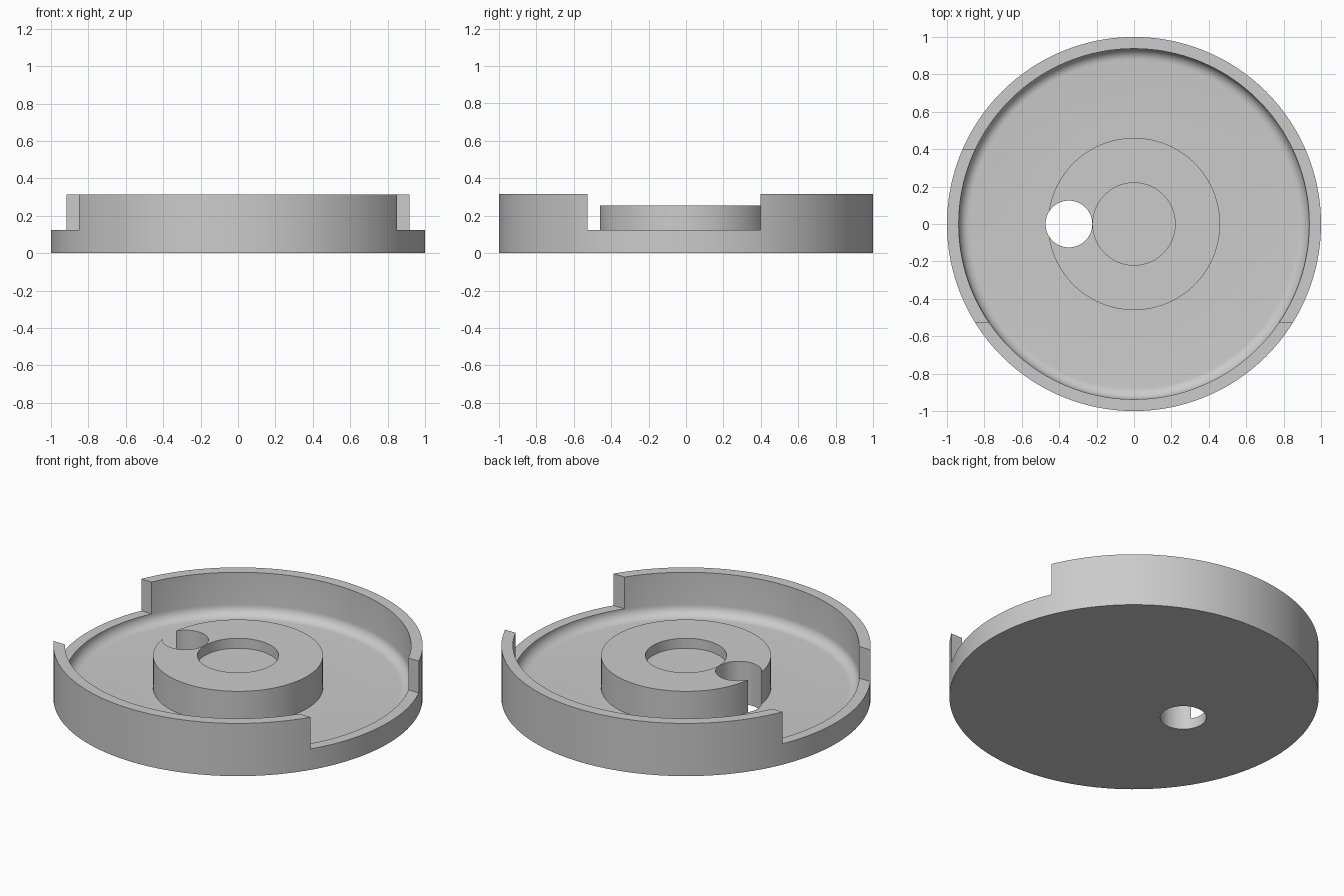
import bpy, bmesh, math
from mathutils import Vector

if "Cube" in bpy.data.objects:
    bpy.data.objects.remove(bpy.data.objects["Cube"], do_unlink=True)

SEGMENTS = 128
RIM_TOP, NOTCH_Z, FLOOR = 0.315, 0.125, 0.0625
WALL_R, FILLET = 0.9375, 0.06
HUB_R, HUB_TOP = 0.46, 0.255
RECESS_R, RECESS_Z = 0.22, 0.195

grey = bpy.data.materials.new("plain_grey")
grey.use_nodes = True
colour = (0.6, 0.6, 0.6, 1)
grey.diffuse_color = colour
grey.node_tree.nodes["Principled BSDF"].inputs["Base Color"].default_value = colour


def add_object(name, bm):
    bmesh.ops.recalc_face_normals(bm, faces=bm.faces)
    mesh = bpy.data.meshes.new(name)
    bm.to_mesh(mesh)
    bm.free()
    obj = bpy.data.objects.new(name, mesh)
    mesh.materials.append(grey)
    bpy.context.collection.objects.link(obj)
    return obj


def lathe(name, profile):
    bm = bmesh.new()
    verts = [bm.verts.new((r, 0, z)) for r, z in profile]
    edges = [bm.edges.new(pair) for pair in zip(verts, verts[1:])]
    bmesh.ops.spin(bm, geom=verts + edges, cent=(0, 0, 0), axis=(0, 0, 1),
                   angle=math.tau, steps=SEGMENTS, use_merge=True)
    bmesh.ops.remove_doubles(bm, verts=bm.verts, dist=1e-5)
    return add_object(name, bm)


def box(name, low, high):
    low, high = Vector(low), Vector(high)
    bm = bmesh.new()
    bmesh.ops.create_cube(bm, size=1)
    bmesh.ops.scale(bm, vec=high - low, verts=bm.verts)
    bmesh.ops.translate(bm, vec=(low + high) / 2, verts=bm.verts)
    return add_object(name, bm)


def cut(target, cutter):
    cutter.hide_render = True
    mod = target.modifiers.new(cutter.name, 'BOOLEAN')
    mod.operation, mod.solver, mod.object = 'DIFFERENCE', 'EXACT', cutter
    bpy.context.view_layer.objects.active = target
    bpy.ops.object.modifier_apply(modifier=mod.name)
    bpy.data.objects.remove(cutter, do_unlink=True)


# Round tray: outer wall, filleted floor, raised hub with a shallow recess
fillet = []
for i in range(9):
    a = i / 8 * math.pi / 2
    fillet.append((WALL_R - FILLET + FILLET * math.cos(a),
                   FLOOR + FILLET - FILLET * math.sin(a)))
profile = [(0, 0), (1, 0), (1, RIM_TOP), (WALL_R, RIM_TOP)] + fillet + [
    (HUB_R, FLOOR), (HUB_R, HUB_TOP), (RECESS_R, HUB_TOP),
    (RECESS_R, RECESS_Z), (0, RECESS_Z)]
tray = lathe("tray_with_hub", profile)

# Lowered rim on both sides
for side in (-1, 1):
    xs = sorted((side * 0.7, side * 1.2))
    cut(tray, box("rim_notch_cutter", (xs[0], -0.527, NOTCH_Z), (xs[1], 0.397, 0.6)))

# Round hole through hub and floor, breaking the hub's side
bm = bmesh.new()
bmesh.ops.create_cone(bm, cap_ends=True, segments=64, radius1=0.125, radius2=0.125, depth=2)
bmesh.ops.translate(bm, vec=(-0.348, 0, 0), verts=bm.verts)
cut(tray, add_object("hole_cutter", bm))

# Smooth curved walls, crisp edges
bpy.ops.object.select_all(action='DESELECT')
tray.select_set(True)
bpy.context.view_layer.objects.active = tray
bpy.ops.object.shade_smooth_by_angle(angle=math.radians(30))
